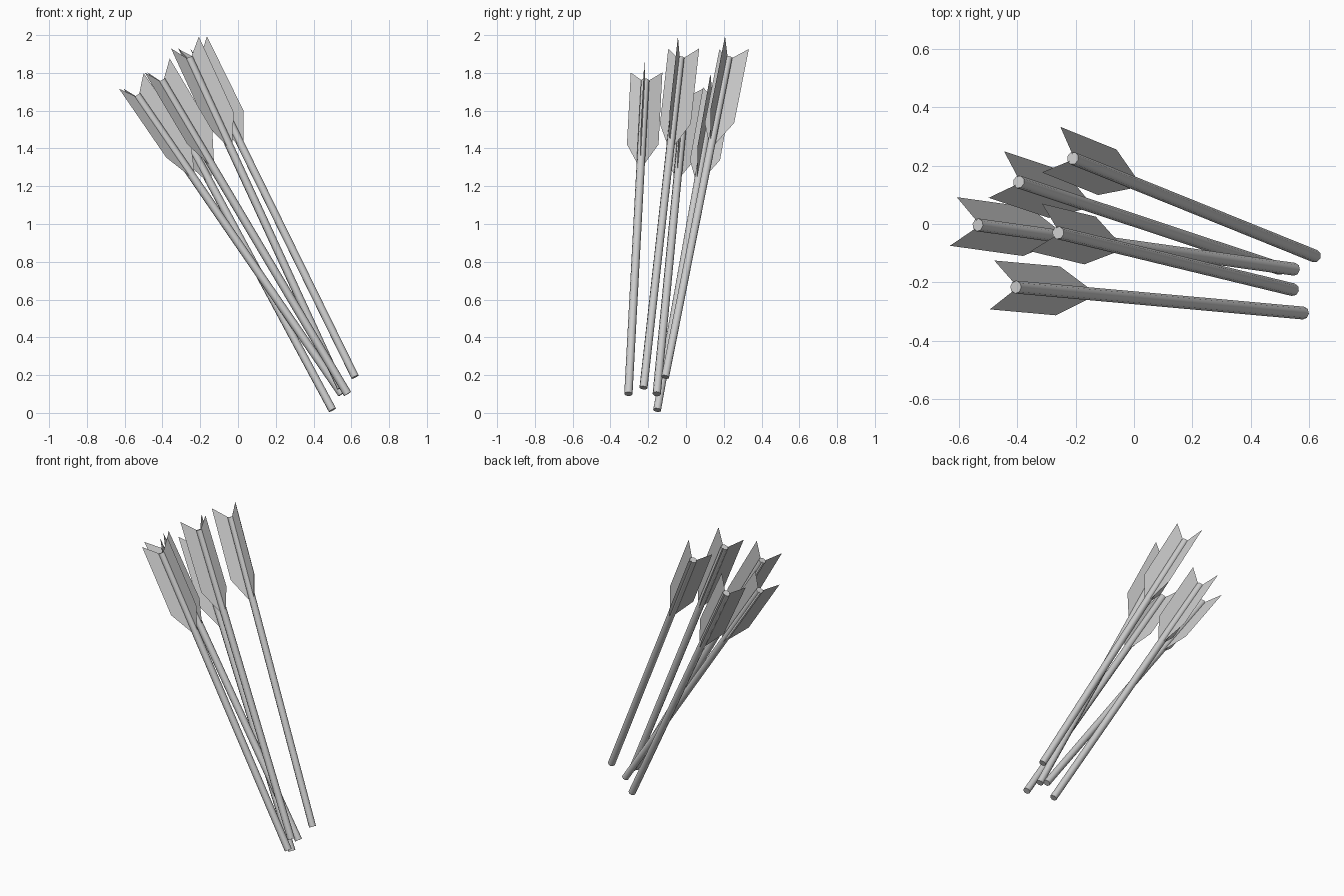
import bpy, bmesh
from math import radians
from mathutils import Vector, Matrix

cube = bpy.data.objects.get("Cube")
if cube:
    bpy.data.objects.remove(cube, do_unlink=True)

grey = bpy.data.materials.new("light_grey")
grey.use_nodes = True
COLOUR = (0.6, 0.6, 0.6, 1)
grey.diffuse_color = COLOUR
grey.node_tree.nodes["Principled BSDF"].inputs["Base Color"].default_value = COLOUR

SHAFT_RADIUS = 0.022
# Vane outline as (distance from axis, distance along axis from the tail)
VANE = [(0.015, -0.52), (0.097, -0.365), (0.097, 0.078), (0.015, 0.0)]

# Lower end and tail end of each arrow
ARROWS = [
    ((0.62, -0.11, 0.19), (-0.21, 0.225, 1.88)),
    ((0.50, -0.153, 0.015), (-0.395, 0.144, 1.68)),
    ((0.55, -0.155, 0.10), (-0.535, -0.003, 1.68)),
    ((0.545, -0.225, 0.133), (-0.26, -0.03, 1.88)),
    ((0.58, -0.305, 0.10), (-0.405, -0.216, 1.76)),
]


def add_object(name, bm, frame):
    mesh = bpy.data.meshes.new(name)
    bm.to_mesh(mesh)
    bm.free()
    mesh.materials.append(grey)
    obj = bpy.data.objects.new(name, mesh)
    bpy.context.collection.objects.link(obj)
    obj.matrix_world = frame
    return obj


def arrow(number, low, tail):
    low, tail = Vector(low), Vector(tail)
    # Local z runs along the shaft, local x points to the upper side
    axis = (tail - low).normalized()
    up = (Vector((0, 0, 1)) - axis * axis.z).normalized()
    side = axis.cross(up)
    frame = Matrix((up, side, axis)).transposed().to_4x4()
    frame.translation = tail
    length = (tail - low).length

    # Shaft
    bm = bmesh.new()
    bmesh.ops.create_cone(bm, cap_ends=True, segments=8, radius1=SHAFT_RADIUS,
                          radius2=SHAFT_RADIUS, depth=length,
                          matrix=Matrix.Translation((0, 0, -length / 2)))
    shaft = add_object(f"arrow_shaft_{number}", bm, frame)
    bpy.ops.object.select_all(action="DESELECT")
    shaft.select_set(True)
    bpy.context.view_layer.objects.active = shaft
    bpy.ops.object.shade_smooth_by_angle(angle=radians(50))

    # Three thin vanes around the tail
    bm = bmesh.new()
    for turn in range(3):
        spin = Matrix.Rotation(radians(120 * turn), 3, "Z")
        bm.faces.new([bm.verts.new(spin @ Vector((r, 0, h))) for r, h in VANE])
    add_object(f"arrow_vanes_{number}", bm, frame)


for i, (low, tail) in enumerate(ARROWS, 1):
    arrow(i, low, tail)
